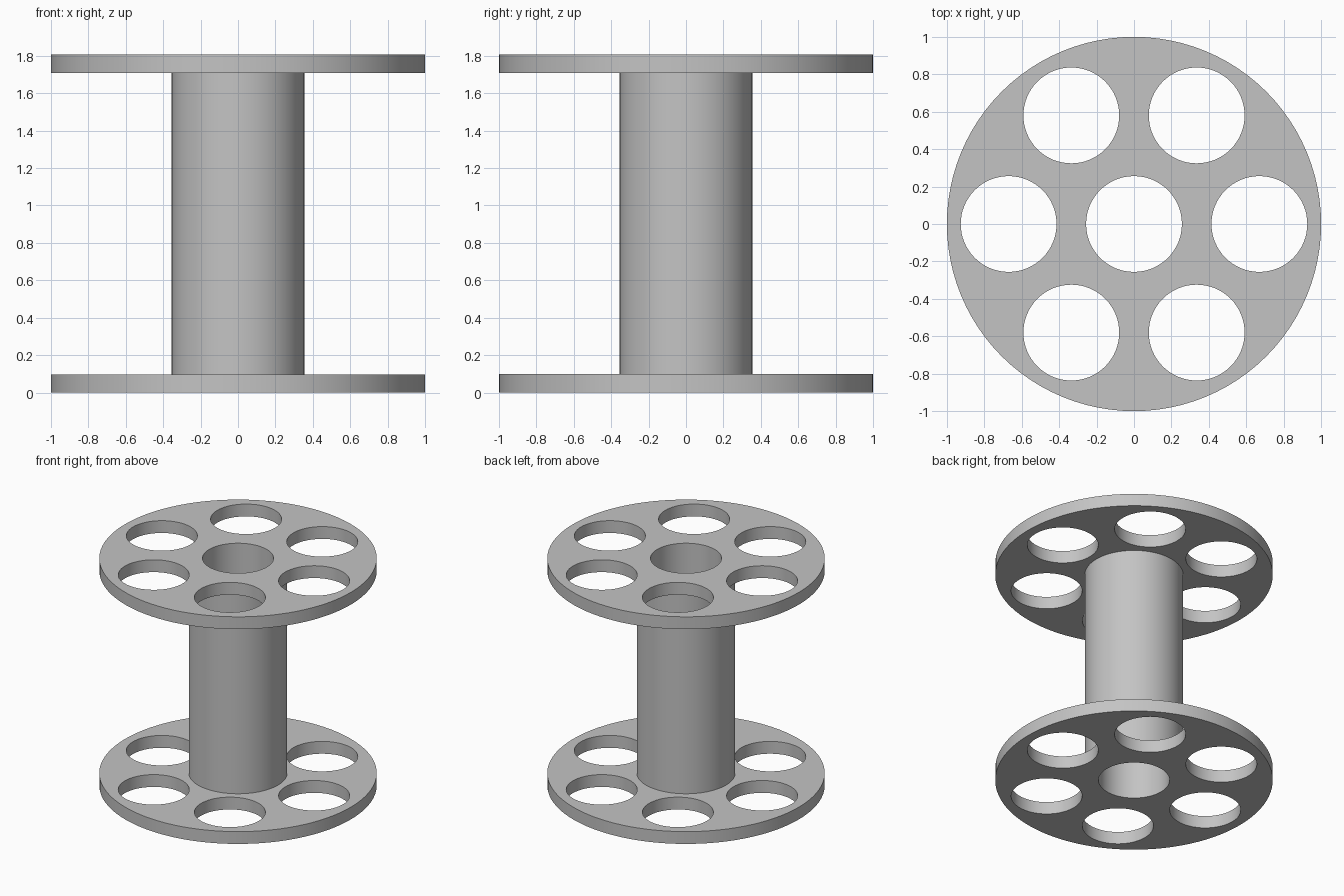
import bpy
import bmesh
from math import cos, sin, pi, radians

cube = bpy.data.objects.get("Cube")
if cube:
    bpy.data.objects.remove(cube, do_unlink=True)

RIM, HUB, HOLE, RING = 1.0, 0.355, 0.256, 0.67
HEIGHT, THICK = 1.806, 0.098

grey = bpy.data.materials.new("plain grey")
grey.use_nodes = True
colour = (0.55, 0.55, 0.55, 1)
grey.diffuse_color = colour
grey.node_tree.nodes["Principled BSDF"].inputs["Base Color"].default_value = colour


def add_circle(curve, x, y, radius, sides):
    spline = curve.splines.new("POLY")
    spline.points.add(sides - 1)
    for i, point in enumerate(spline.points):
        a = 2 * pi * i / sides
        point.co = (x + radius * cos(a), y + radius * sin(a), 0, 1)
    spline.use_cyclic_u = True


def plate(name, outer, holes, bottom, top):
    """Extruded disc with round holes, standing between two heights."""
    curve = bpy.data.curves.new(name, "CURVE")
    curve.dimensions = "2D"
    curve.fill_mode = "BOTH"
    curve.extrude = (top - bottom) / 2
    add_circle(curve, 0, 0, outer, 96)
    for x, y in holes:
        add_circle(curve, x, y, HOLE, 64)
    obj = bpy.data.objects.new(name, curve)
    bpy.context.collection.objects.link(obj)
    obj.location.z = (top + bottom) / 2

    bpy.ops.object.select_all(action="DESELECT")
    obj.select_set(True)
    bpy.context.view_layer.objects.active = obj
    bpy.ops.object.convert(target="MESH")
    obj = bpy.context.object

    # Weld the caps to the walls
    bm = bmesh.new()
    bm.from_mesh(obj.data)
    bmesh.ops.remove_doubles(bm, verts=bm.verts, dist=0.0005)
    bmesh.ops.recalc_face_normals(bm, faces=bm.faces)
    bm.to_mesh(obj.data)
    bm.free()
    obj.data.materials.clear()
    obj.data.materials.append(grey)
    bpy.ops.object.shade_smooth_by_angle(angle=radians(30))


# Central bore and the ring of six holes around it
bore = [(0, 0)]
ring = [(RING * cos(k * pi / 3), RING * sin(k * pi / 3)) for k in range(6)]

plate("bottom_flange", RIM, bore + ring, 0, THICK)
plate("top_flange", RIM, bore + ring, HEIGHT - THICK, HEIGHT)
plate("hub_tube", HUB, bore, THICK, HEIGHT - THICK)
